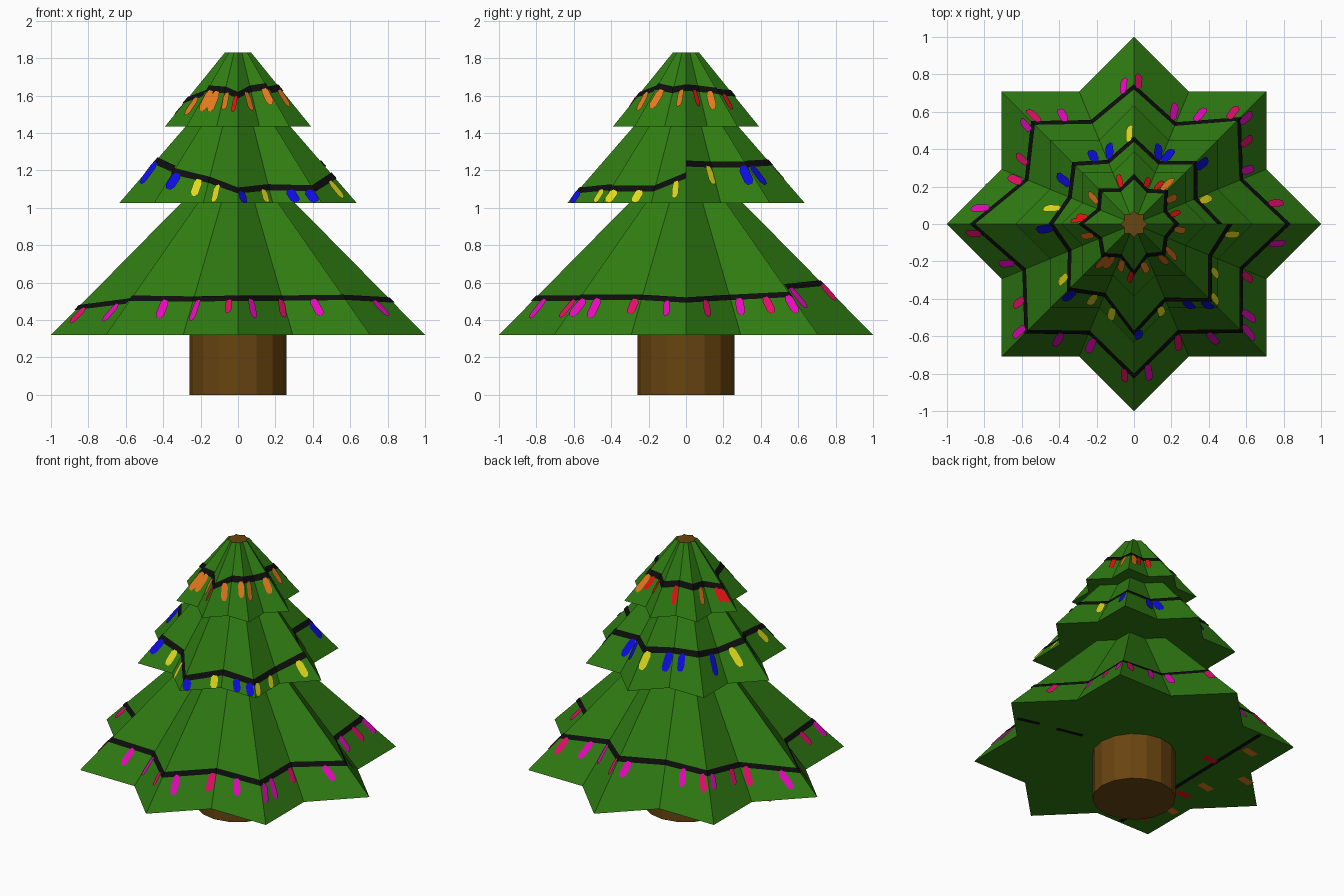
import bpy, bmesh, math, random
from mathutils import Vector

if "Cube" in bpy.data.objects:
    bpy.data.objects.remove(bpy.data.objects["Cube"])

random.seed(4)

def material(name, rgb):
    m = bpy.data.materials.new(name)
    m.diffuse_color = (*rgb, 1)
    m.use_nodes = True
    m.node_tree.nodes["Principled BSDF"].inputs["Base Color"].default_value = m.diffuse_color
    return m

GREEN = material("pine green", (0.028, 0.20, 0.006))
BROWN = material("bark brown", (0.14, 0.058, 0.005))
BLACK = material("wire black", (0.004, 0.004, 0.004))
MAGENTA = material("magenta", (0.80, 0.003, 0.50))
PINK = material("hot pink", (0.78, 0.004, 0.15))
BLUE = material("blue", (0.004, 0.004, 0.75))
YELLOW = material("yellow", (0.75, 0.70, 0.012))
ORANGE = material("orange", (0.78, 0.19, 0.012))
RED = material("red", (0.80, 0.006, 0.006))

def finish(bm, name, *mats):
    me = bpy.data.meshes.new(name)
    bm.to_mesh(me)
    bm.free()
    for m in mats:
        me.materials.append(m)
    ob = bpy.data.objects.new(name, me)
    bpy.context.collection.objects.link(ob)
    return ob

VALLEY = math.cos(math.pi / 4) / math.cos(math.pi / 8)

def star(i, r, z):
    """Corner i of the 16-corner, eight-pointed star outline."""
    a = i * math.pi / 8
    r *= VALLEY if i % 2 else 1
    return Vector((r * math.cos(a), r * math.sin(a), z))

class Tier:
    def __init__(self, name, r0, z0, r1, z1):
        self.name, self.r0, self.z0, self.r1, self.z1 = name, r0, z0, r1, z1

    def corner(self, i, r):
        z = self.z0 + (self.r0 - r) / (self.r0 - self.r1) * (self.z1 - self.z0)
        return star(i, r, z)

    def body(self, cap):
        bm = bmesh.new()
        low = [bm.verts.new(star(i, self.r0, self.z0)) for i in range(16)]
        high = [bm.verts.new(star(i, self.r1, self.z1)) for i in range(16)]
        for i in range(16):
            j = (i + 1) % 16
            bm.faces.new((low[i], low[j], high[j], high[i]))
        bm.faces.new(low[::-1])
        bm.faces.new(high).material_index = 1
        finish(bm, self.name, GREEN, cap)

    def wire(self, radii):
        bm = bmesh.new()
        half = 0.014
        pairs = []
        for i, r in enumerate(radii):
            pair = []
            for rr in (r + half, r - half):
                p = self.corner(i, rr)
                push = Vector((p.x, p.y, 0)).normalized() * 0.004 + Vector((0, 0, 0.004))
                pair.append(bm.verts.new(p + push))
            pairs.append(pair)
        for (a, b), (c, d) in zip(pairs, pairs[1:]):
            bm.faces.new((a, c, d, b))
        finish(bm, self.name + "_light_wire", BLACK)

    def bulbs(self, label, mat, radii, angles, length, width):
        bm = bmesh.new()
        for ang in angles:
            u = (ang % 360) / 22.5
            i = int(u)
            r = radii[i] + (radii[i + 1] - radii[i]) * (u - i) + 0.008
            a, b = self.corner(i, r), self.corner(i + 1, r)
            margin = min(0.45, (width * 0.6) / (b - a).length)
            f = min(max(u - i, margin), 1 - margin)
            top = a.lerp(b, f)
            rim = self.corner(i, self.r0).lerp(self.corner(i + 1, self.r0), f)
            down = rim - top
            size = min(length * random.uniform(0.85, 1.15), down.length * 0.98)
            down.normalize()
            side = (b - a).normalized()
            normal = side.cross(-down).normalized()
            side = normal.cross(down).normalized()
            if side.dot(b - a) < 0:
                side = -side
            lean = random.uniform(-0.015, 0.015)
            h = width / 2
            outline = ((-0.5, 0), (-1, 0.2), (-1, 0.8), (-0.5, 1), (0.5, 1), (1, 0.8), (1, 0.2), (0.5, 0))
            bm.faces.new([bm.verts.new(top + normal * 0.007 + side * (x * h + lean * (y - 0.5))
                                       + down * (y * size)) for x, y in outline])
        finish(bm, f"{self.name}_{label}_bulbs", mat)

# Trunk
bm = bmesh.new()
bmesh.ops.create_cone(bm, cap_ends=True, segments=16, radius1=0.26, radius2=0.26, depth=0.33)
bmesh.ops.translate(bm, verts=bm.verts, vec=(0, 0, 0.165))
finish(bm, "trunk", BROWN)

# Branch tiers (the top one ends in a brown cap)
lower = Tier("lower_branches", 1.0, 0.32, 0.30, 1.03)
middle = Tier("middle_branches", 0.635, 1.025, 0.275, 1.44)
upper = Tier("upper_branches", 0.39, 1.435, 0.07, 1.83)
lower.body(GREEN)
middle.body(GREEN)
upper.body(BROWN)

# Light strings: wire radius at each star corner, counter-clockwise from +x
low_r = [.82, .806, .79, .75, .73, .767, .76, .806, .86, .825, .81, .815, .81, .81, .806, .806, .82]
mid_r = [.455, .46, .46, .457, .45, .465, .45, .48, .44, .48, .49, .53, .58, .565, .57, .57, .51]
top_r = [.225, .23, .24, .245, .25, .25, .25, .26, .28, .25, .23, .235, .258, .23, .22, .235, .225]
for tier, radii in ((lower, low_r), (middle, mid_r), (upper, top_r)):
    tier.wire(radii)

# Bulbs at their directions around the tree
lower.bulbs("magenta", MAGENTA, low_r, [95, 122, 138, 70, 60, 43.5, 25, -9, -37.6, -44,
            -56.7, -83.4, -110, -122, -137, -162, 173], 0.12, 0.045)
lower.bulbs("pink", PINK, low_r, [88, 132.5, 49, 35, 9.6, -24.7, -68.9, -94.3, -147, -176,
            159, 151], 0.11, 0.045)
middle.bulbs("yellow", YELLOW, mid_r, [92, 21, -7, -30, -43, -72, -105, -118, -143, 168], 0.12, 0.045)
middle.bulbs("blue", BLUE, mid_r, [-178, -134, -89, -57, -48, 41, 64, 71, 109, 120, 149], 0.13, 0.05)
upper.bulbs("orange", ORANGE, top_r, [148, 48, 33, -8, -38, -48, -75, -108, -122, -135, -165], 0.12, 0.04)
upper.bulbs("red", RED, top_r, [171, 176, 110, 72, 58, 15, -92], 0.11, 0.032)

# Light string under the lowest branches
def underside(name, mat, strips, width):
    bm = bmesh.new()
    for x0, y0, x1, y1 in strips:
        a, b = Vector((x0, y0, 0.316)), Vector((x1, y1, 0.316))
        n = Vector((y0 - y1, x1 - x0, 0)).normalized() * width / 2
        bm.faces.new([bm.verts.new(p) for p in (a + n, b + n, b - n, a - n)])
    finish(bm, name, mat)

underside("underside_wire", BLACK, [(-.47, -.69, -.44, .70), (.85, -.12, .70, -.08), (.58, -.06, .40, -.02)], 0.03)
underside("underside_orange_bulbs", ORANGE,
          [(x - .05, y - .01, x + .05, y + .01) for x, y in
           ((-.62, -.38), (-.60, -.02), (-.74, .2), (-.53, .49))], 0.05)
underside("underside_red_bulbs", RED,
          [(x - .05, y, x + .05, y) for x, y in ((-.53, -.56), (-.55, -.18), (-.40, .26))], 0.05)
